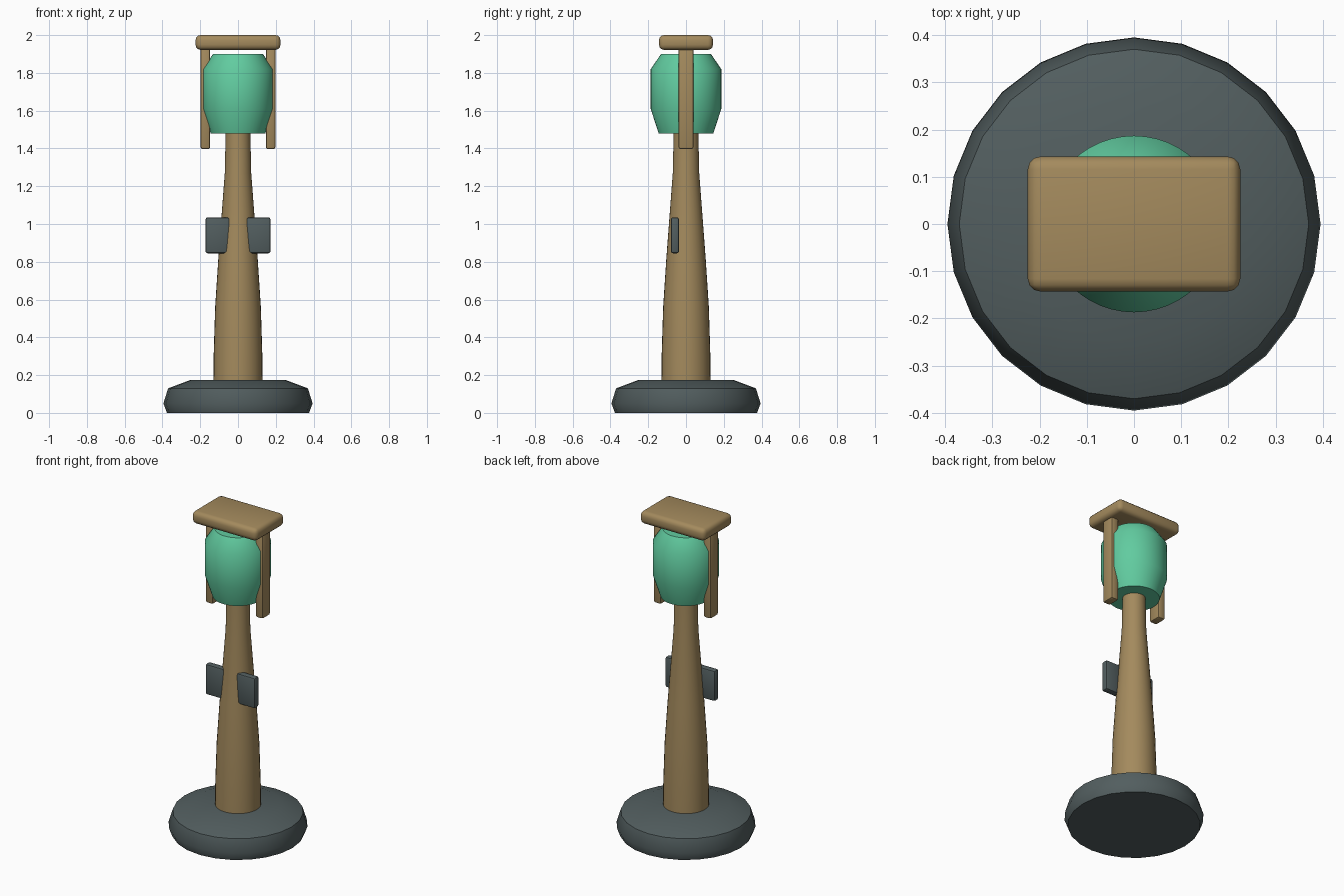
import bpy, bmesh, math

if "Cube" in bpy.data.objects:
    bpy.data.objects.remove(bpy.data.objects["Cube"])


def material(name, rgb):
    m = bpy.data.materials.new(name)
    m.diffuse_color = (*rgb, 1)
    m.use_nodes = True
    m.node_tree.nodes["Principled BSDF"].inputs["Base Color"].default_value = m.diffuse_color
    return m


WOOD = material("wood", (0.37, 0.255, 0.11))
STONE = material("dark stone", (0.085, 0.112, 0.115))
GLASS = material("green glass", (0.12, 0.60, 0.35))


def finish(name, bm, mat, angle):
    bmesh.ops.recalc_face_normals(bm, faces=bm.faces)
    me = bpy.data.meshes.new(name)
    bm.to_mesh(me)
    bm.free()
    me.materials.append(mat)
    ob = bpy.data.objects.new(name, me)
    bpy.context.collection.objects.link(ob)
    bpy.ops.object.select_all(action='DESELECT')
    ob.select_set(True)
    bpy.context.view_layer.objects.active = ob
    bpy.ops.object.shade_smooth_by_angle(angle=math.radians(angle))
    return ob


def lathe(name, profile, sides, mat, angle=35):
    """Closed solid of revolution from (radius, height) points."""
    bm = bmesh.new()
    rings = []
    for r, z in profile:
        rings.append([bm.verts.new((r * math.sin(2 * math.pi * i / sides),
                                    r * math.cos(2 * math.pi * i / sides), z))
                      for i in range(sides)])
    for a, b in zip(rings, rings[1:]):
        for i in range(sides):
            j = (i + 1) % sides
            bm.faces.new((a[i], a[j], b[j], b[i]))
    bm.faces.new(rings[0])
    bm.faces.new(rings[-1])
    return finish(name, bm, mat, angle)


def rounded_box(name, lo, hi, bevel, mat, segments=3):
    bm = bmesh.new()
    bmesh.ops.create_cube(bm, size=1)
    for v in bm.verts:
        v.co = [l + (c + 0.5) * (h - l) for c, l, h in zip(v.co, lo, hi)]
    bmesh.ops.bevel(bm, geom=bm.edges[:], offset=bevel, segments=segments,
                    profile=0.5, affect='EDGES')
    return finish(name, bm, mat, 40)


# Heavy round foot
lathe("base", [(0.376, 0), (0.395, 0.05), (0.37, 0.13), (0.25, 0.175)],
      24, STONE, 50)

# Tapering post
lathe("post", [(0.13, 0.15), (0.129, 0.30), (0.121, 0.56), (0.104, 0.82),
               (0.070, 1.27), (0.065, 1.50)], 32, WOOD)

# Lamp barrel
lathe("lamp", [(0.145, 1.48), (0.187, 1.61), (0.187, 1.82), (0.132, 1.90)],
      48, GLASS, 50)

# Cap board over the lamp
rounded_box("cap", (-0.225, -0.143, 1.922), (0.225, 0.143, 2.0), 0.027, WOOD)

# Side straps and signal plates on both sides
for side, s in (("left", -1), ("right", 1)):
    x0, x1 = sorted((s * 0.147, s * 0.198))
    rounded_box(side + "_strap", (x0, -0.04, 1.397), (x1, 0.04, 1.95),
                0.011, WOOD, 2)
    x0, x1 = sorted((s * 0.045, s * 0.172))
    rounded_box(side + "_plate", (x0, -0.08, 0.845), (x1, -0.037, 1.035),
                0.011, STONE, 2)
